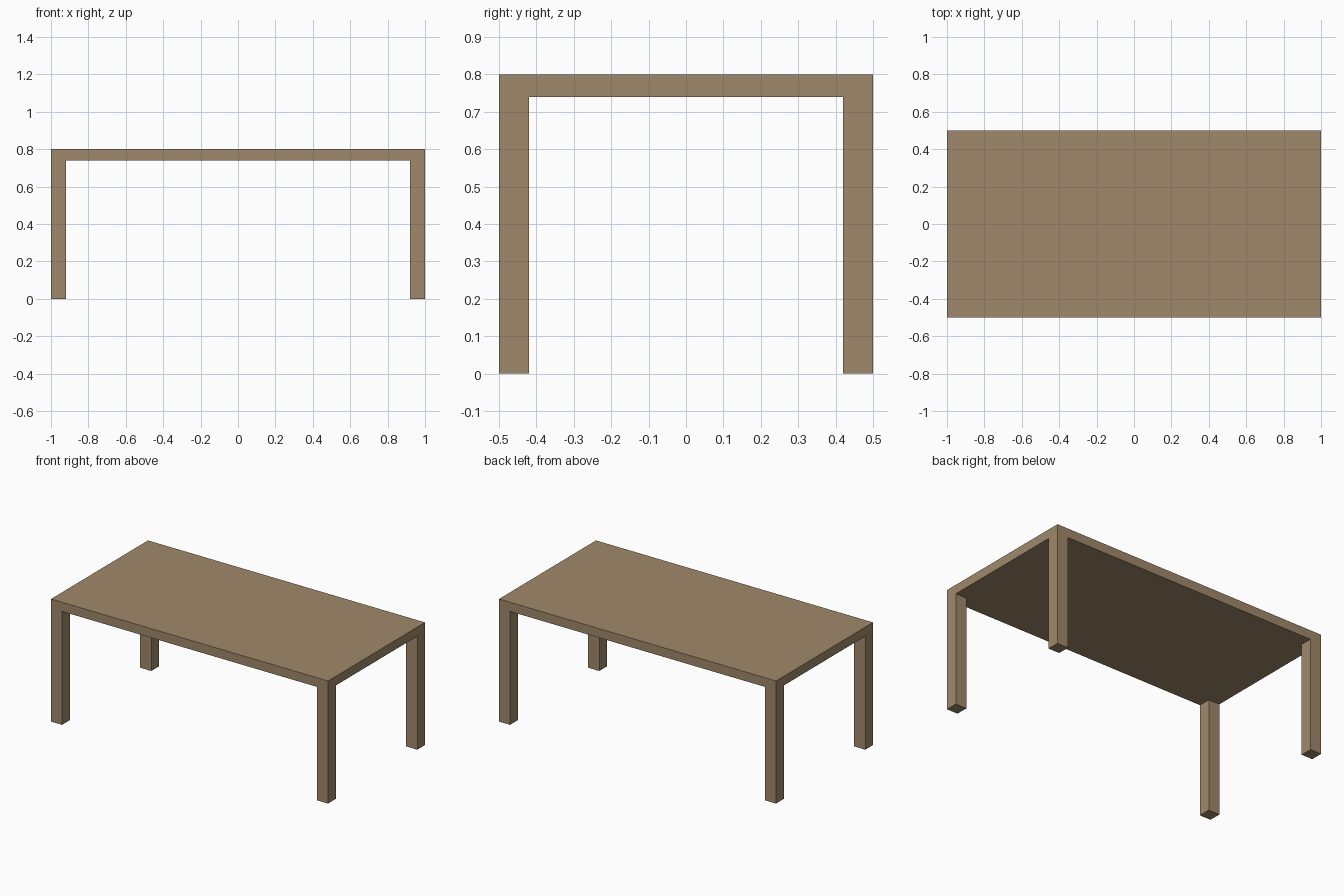
import bpy, bmesh
from mathutils import Matrix

if "Cube" in bpy.data.objects:
    bpy.data.objects.remove(bpy.data.objects["Cube"])

LENGTH, DEPTH, HEIGHT = 2.0, 1.0, 0.8
TOP, LEG = 0.06, 0.08

bm = bmesh.new()

# Table top slab
bmesh.ops.create_cube(bm, size=1.0, matrix=Matrix.Translation((0, 0, HEIGHT - TOP / 2))
                      @ Matrix.Diagonal((LENGTH, DEPTH, TOP, 1)))

# Cut lines that outline the leg footprints
for axis, half in (((1, 0, 0), LENGTH / 2), ((0, 1, 0), DEPTH / 2)):
    for side in (-1, 1):
        co = [a * side * (half - LEG) for a in axis]
        bmesh.ops.bisect_plane(bm, geom=bm.verts[:] + bm.edges[:] + bm.faces[:],
                               plane_co=co, plane_no=axis)

# Corner legs extruded down from the underside
bm.normal_update()
corners = [f for f in bm.faces if f.normal.z < -0.9
           and abs(f.calc_center_median().x) > LENGTH / 2 - LEG
           and abs(f.calc_center_median().y) > DEPTH / 2 - LEG]
feet = bmesh.ops.extrude_discrete_faces(bm, faces=corners)["faces"]
for foot in feet:
    bmesh.ops.translate(bm, verts=foot.verts[:], vec=(0, 0, TOP - HEIGHT))

# Merge coplanar faces for clean flat sides
bmesh.ops.remove_doubles(bm, verts=bm.verts[:], dist=1e-5)
bmesh.ops.dissolve_limit(bm, angle_limit=0.01, verts=bm.verts[:], edges=bm.edges[:])
bmesh.ops.recalc_face_normals(bm, faces=bm.faces[:])

mesh = bpy.data.meshes.new("table")
bm.to_mesh(mesh)
bm.free()
table = bpy.data.objects.new("table", mesh)
bpy.context.collection.objects.link(table)

# Brown wood
wood = bpy.data.materials.new("wood")
wood.diffuse_color = (0.35, 0.25, 0.145, 1)
wood.use_nodes = True
wood.node_tree.nodes["Principled BSDF"].inputs["Base Color"].default_value = wood.diffuse_color
mesh.materials.append(wood)
